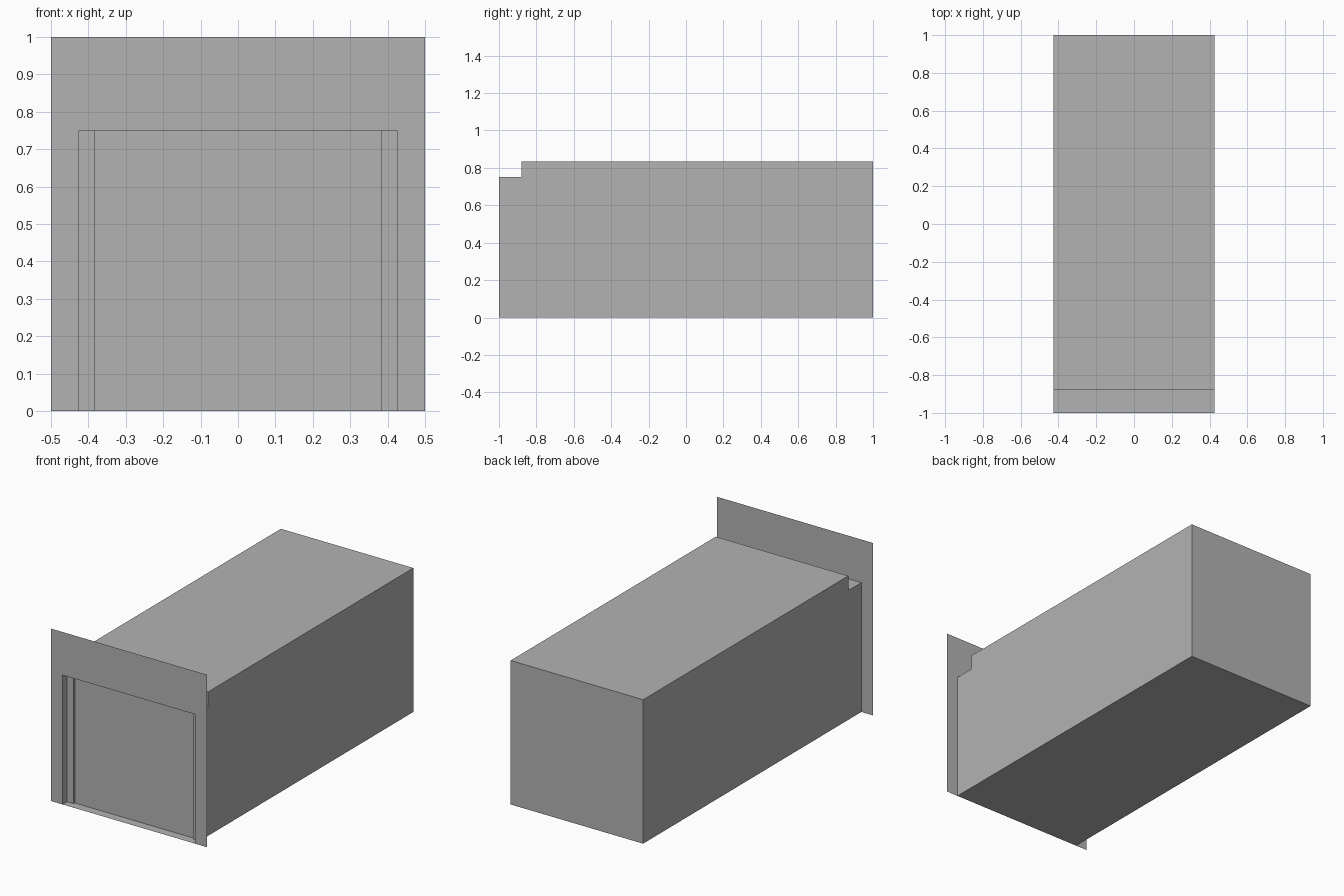
import bpy
import bmesh

if "Cube" in bpy.data.objects:
    bpy.data.objects.remove(bpy.data.objects["Cube"])

HALF_W = 0.425      # half width of the garage body and its doorway
DOOR_H = 0.75       # doorway height
JAMB_X = 0.383      # inner edge of the door jambs
JAMB_Y = -0.96      # front of the jambs
DOOR_Y = -0.948     # front of the door

grey = bpy.data.materials.new("concrete_grey")
grey.diffuse_color = (0.45, 0.45, 0.45, 1.0)
grey.use_nodes = True
grey.node_tree.nodes["Principled BSDF"].inputs["Base Color"].default_value = grey.diffuse_color


def make_object(name, bm):
    mesh = bpy.data.meshes.new(name)
    bm.to_mesh(mesh)
    bm.free()
    mesh.materials.append(grey)
    obj = bpy.data.objects.new(name, mesh)
    bpy.context.collection.objects.link(obj)
    return obj


def flat_panel(name, outline, y):
    """Upright sheet from an (x, z) outline, facing the front."""
    bm = bmesh.new()
    bm.faces.new([bm.verts.new((x, y, z)) for x, z in outline])
    return make_object(name, bm)


# Garage body: stepped side profile swept across the width, open at the front
profile = [(-1, 0), (1, 0), (1, 0.835), (-0.88, 0.835), (-0.88, DOOR_H), (-1, DOOR_H)]
bm = bmesh.new()
left = [bm.verts.new((-HALF_W, y, z)) for y, z in profile]
right = [bm.verts.new((HALF_W, y, z)) for y, z in profile]
bm.faces.new(left)
bm.faces.new(right)
for i in range(len(profile) - 1):
    bm.faces.new((left[i], left[i + 1], right[i + 1], right[i]))
bmesh.ops.recalc_face_normals(bm, faces=bm.faces)
# Point the normals outwards
floor = min(bm.faces, key=lambda f: f.calc_center_median().z)
if floor.normal.z > 0:
    bmesh.ops.reverse_faces(bm, faces=bm.faces)
make_object("garage_body", bm)

# Thin front wall with the doorway cut out
flat_panel("front_wall", [
    (-0.5, 0), (-HALF_W, 0), (-HALF_W, DOOR_H), (HALF_W, DOOR_H),
    (HALF_W, 0), (0.5, 0), (0.5, 1), (-0.5, 1)], -1)

# Door jambs: front strip and short return to the door
for side, name in ((-1, "left_jamb"), (1, "right_jamb")):
    plan = [(side * HALF_W, JAMB_Y), (side * JAMB_X, JAMB_Y), (side * JAMB_X, DOOR_Y)]
    bm = bmesh.new()
    low = [bm.verts.new((x, y, 0)) for x, y in plan]
    high = [bm.verts.new((x, y, DOOR_H)) for x, y in plan]
    for i in range(2):
        quad = [low[i], low[i + 1], high[i + 1], high[i]]
        bm.faces.new(quad if side < 0 else quad[::-1])
    make_object(name, bm)

# Door set behind the jambs
flat_panel("garage_door", [
    (-JAMB_X, 0), (JAMB_X, 0), (JAMB_X, DOOR_H), (-JAMB_X, DOOR_H)], DOOR_Y)
